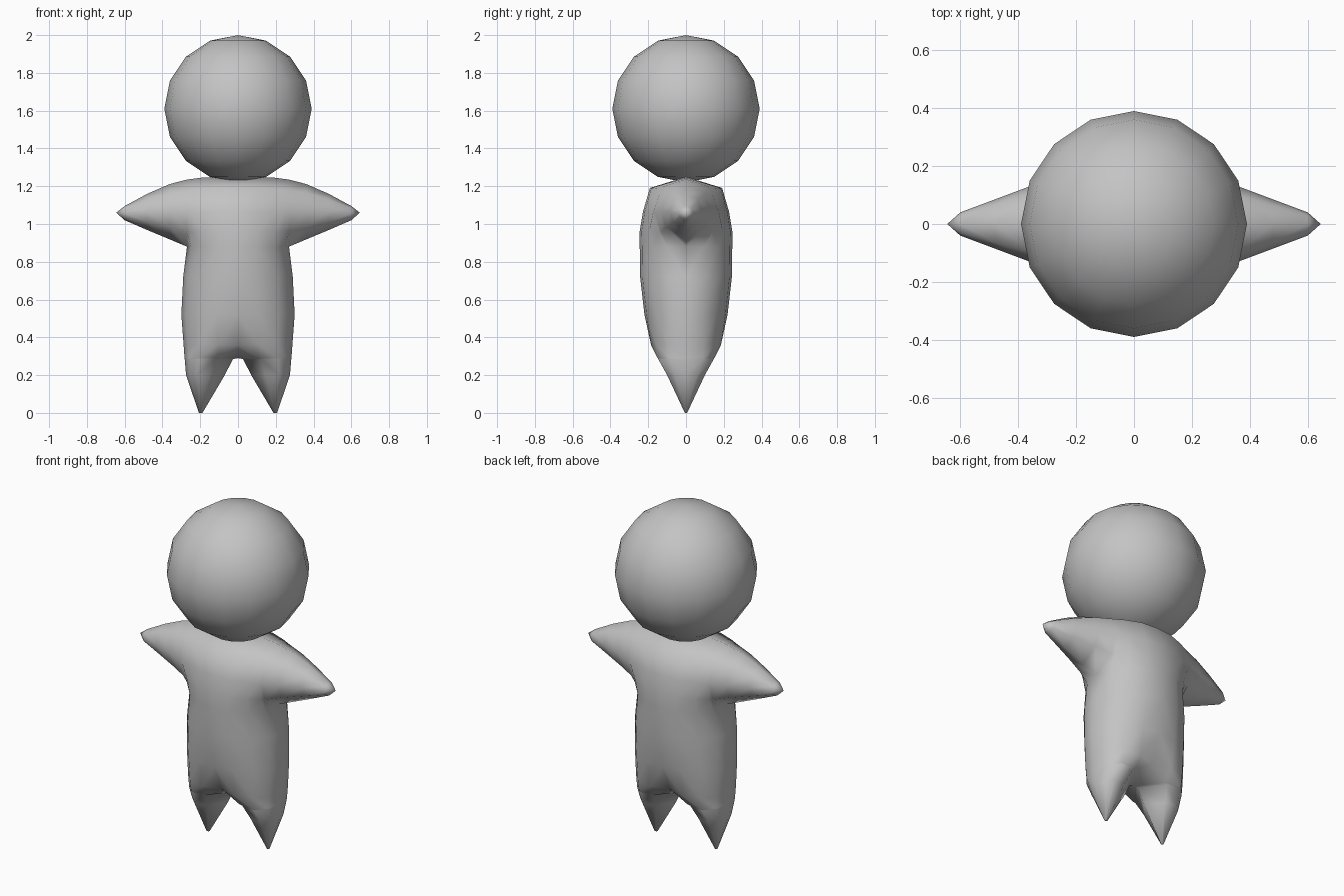
import bpy, bmesh

if "Cube" in bpy.data.objects:
    bpy.data.objects.remove(bpy.data.objects["Cube"])

grey = bpy.data.materials.new("plain grey")
grey.diffuse_color = (0.55, 0.55, 0.55, 1)
grey.use_nodes = True
grey.node_tree.nodes["Principled BSDF"].inputs["Base Color"].default_value = grey.diffuse_color


def finish(bm, name):
    bmesh.ops.recalc_face_normals(bm, faces=bm.faces)
    for f in bm.faces:
        f.smooth = True
    me = bpy.data.meshes.new(name)
    bm.to_mesh(me)
    bm.free()
    me.materials.append(grey)
    ob = bpy.data.objects.new(name, me)
    bpy.context.collection.objects.link(ob)
    return ob


def add_grid(bm, rows):
    # quad grid mirrored to all four quarters
    for sx in (1, -1):
        for sy in (1, -1):
            vs = [[bm.verts.new((x * sx, y * sy, z)) for x, y, z in r] for r in rows]
            for a, b in zip(vs, vs[1:]):
                for i in range(len(a) - 1):
                    bm.faces.new((a[i], a[i + 1], b[i + 1], b[i]))


# head
bm = bmesh.new()
bmesh.ops.create_uvsphere(bm, u_segments=16, v_segments=8, radius=0.39)
head = finish(bm, "head")
head.location.z = 1.61

# body: one quarter of torso and leg, as rows from the armpit down
F = (0, 0.37, 0.72, 0.92, 1)
TORSO = (1, 0.95, 0.72, 0.4, 0)
HIP = (0.82, 1, 0.85, 0.5, 0)
LEG = (0, 0.9, 1, 0.6, 0)
levels = [  # z, inner x, outer x, depth, depth pattern
    (0.88, 0, 0.27, 0.245, TORSO),
    (0.72, 0, 0.29, 0.243, TORSO),
    (0.52, 0, 0.30, 0.22, TORSO),
    (0.36, 0, 0.288, 0.185, HIP),
    (0.29, 0, 0.283, 0.15, LEG),
    (0.285, 0.027, 0.282, 0.147, LEG),
    (0.20, 0.07, 0.275, 0.10, LEG),
    (0.0, 0.188, 0.207, 0.006, LEG),
    (0.0, 0.1975, 0.1975, 0, LEG),
]
lower = [[(a + (b - a) * f, -d * p, z) for f, p in zip(F, pat)]
         for z, a, b, d, pat in levels]

# chest and arm: columns from the middle out to the hand
V = (0, 0.22, 0.5, 0.84, 1)
CHEST = (1, 1, 0.93, 0.78, 0)
ARM = (0, 0.8, 1, 0.75, 0)
columns = [  # x, bottom z, top z, depth, depth pattern
    (0.27 * F[0], 0.88, 1.25, 0.245, CHEST),
    (0.27 * F[1], 0.88, 1.25, 0.235, CHEST),
    (0.27 * F[2], 0.88, 1.245, 0.195, CHEST),
    (0.27 * F[3], 0.88, 1.238, 0.175, ARM),
    (0.27, 0.88, 1.235, 0.165, ARM),
    (0.36, 0.918, 1.212, 0.13, ARM),
    (0.48, 0.968, 1.16, 0.085, ARM),
    (0.60, 1.02, 1.095, 0.04, ARM),
    (0.645, 1.06, 1.06, 0, ARM),
]
upper = [[(x, -d * p, zb + (zt - zb) * v) for v, p in zip(V, pat)]
         for x, zb, zt, d, pat in columns]
for col, p in zip(upper, lower[0]):
    col[0] = p  # share the armpit row

bm = bmesh.new()
add_grid(bm, lower)
add_grid(bm, upper)
bmesh.ops.remove_doubles(bm, verts=bm.verts, dist=0.0005)
finish(bm, "body")
